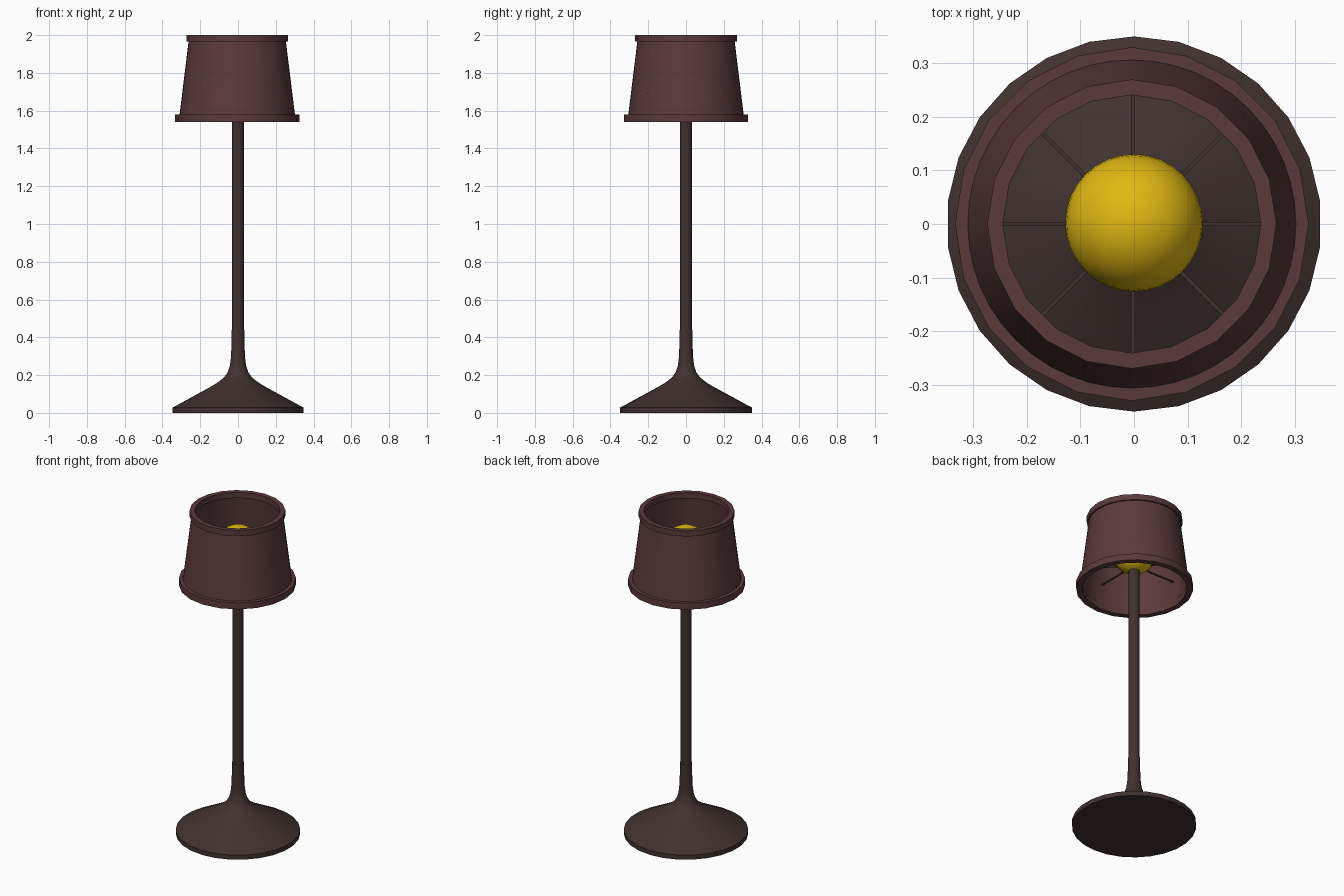
import bpy, bmesh
from math import pi, sin, cos, radians

if "Cube" in bpy.data.objects:
    bpy.data.objects.remove(bpy.data.objects["Cube"])

SHADE_X = -0.004  # the shade sits very slightly off the stem axis


def material(name, rgb):
    m = bpy.data.materials.new(name)
    m.diffuse_color = (*rgb, 1)
    m.use_nodes = True
    m.node_tree.nodes["Principled BSDF"].inputs["Base Color"].default_value = m.diffuse_color
    return m


BROWN = material("dark_brown", (0.052, 0.032, 0.029))
MAROON = material("maroon", (0.105, 0.042, 0.045))
YELLOW = material("yellow", (0.75, 0.48, 0.006))


def finish(name, bm, mat, angle=35):
    bmesh.ops.recalc_face_normals(bm, faces=bm.faces)
    me = bpy.data.meshes.new(name)
    bm.to_mesh(me)
    bm.free()
    me.materials.append(mat)
    ob = bpy.data.objects.new(name, me)
    bpy.context.collection.objects.link(ob)
    bpy.ops.object.select_all(action='DESELECT')
    ob.select_set(True)
    bpy.context.view_layer.objects.active = ob
    if angle:
        bpy.ops.object.shade_smooth_by_angle(angle=radians(angle))
    return ob


def lathe(name, profile, sides, mat, closed=False, x=0.0, angle=35):
    """Spin (radius, z) points round z; open profiles get end caps."""
    bm = bmesh.new()
    rings = []
    for r, z in profile:
        rings.append([bm.verts.new((x + r * sin(2 * pi * i / sides),
                                    r * cos(2 * pi * i / sides), z))
                      for i in range(sides)])
    pairs = list(zip(rings, rings[1:]))
    if closed:
        pairs.append((rings[-1], rings[0]))
    else:
        bm.faces.new(rings[0])
        bm.faces.new(rings[-1])
    for a, b in pairs:
        for i in range(sides):
            j = (i + 1) % sides
            bm.faces.new((a[i], a[j], b[j], b[i]))
    return finish(name, bm, mat, angle)


def band(name, r_in, r_out, z0, z1, sides):
    lathe(name, [(r_in, z0), (r_out, z0), (r_out, z1), (r_in, z1)],
          sides, MAROON, closed=True, x=SHADE_X)


# Flared foot
lathe("base", [(0.349, 0), (0.349, 0.028), (0.22, 0.098), (0.15, 0.136),
               (0.105, 0.163), (0.075, 0.187), (0.055, 0.215),
               (0.043, 0.25), (0.037, 0.30), (0.035, 0.36), (0.035, 0.44)],
      26, BROWN)

# Stem
lathe("stem", [(0.032, 0.40), (0.032, 1.70)], 16, BROWN)

# Tapered shade shell with a rim band at each end
lathe("shade", [(0.309, 1.55), (0.256, 1.98), (0.248, 1.98), (0.301, 1.55)],
      48, MAROON, closed=True, x=SHADE_X)
band("lower_rim", 0.295, 0.329, 1.54, 1.58, 20)
band("upper_rim", 0.240, 0.269, 1.965, 2.0, 20)

# Bulb
bm = bmesh.new()
bmesh.ops.create_uvsphere(bm, u_segments=32, v_segments=16, radius=0.128)
bmesh.ops.translate(bm, verts=bm.verts, vec=(0, 0.002, 1.775))
finish("bulb", bm, YELLOW)

# Eight thin spokes carrying the shade
for k in range(8):
    bm = bmesh.new()
    bmesh.ops.create_cube(bm, size=1)
    for v in bm.verts:
        x, y, z = v.co
        px, py = 0.155 + x * 0.27, y * 0.007
        a = k * pi / 4
        v.co = (px * cos(a) - py * sin(a) + SHADE_X / 2,
                px * sin(a) + py * cos(a), 1.69 + z * 0.008)
    finish(f"spoke_{k + 1}", bm, BROWN, angle=0)
